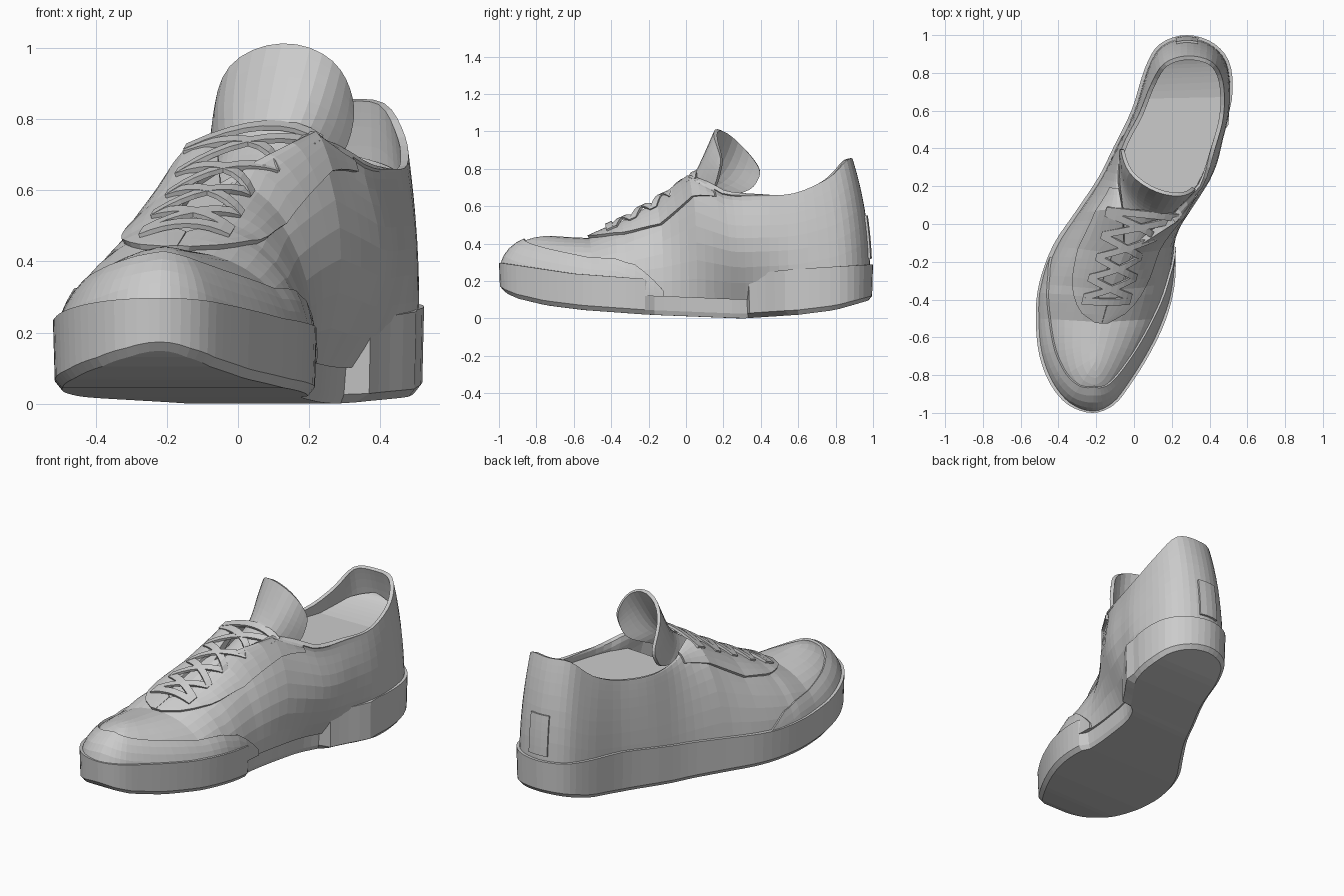
import bpy, bmesh, math
from mathutils import Vector as V

if "Cube" in bpy.data.objects:
    bpy.data.objects.remove(bpy.data.objects["Cube"])

# Plan outline of the upper: toe -> left side -> heel -> right side (closed loop)
LEFT = [(-.22, -.985), (-.34, -.945), (-.43, -.84), (-.487, -.69), (-.505, -.5), (-.488, -.32),
        (-.415, -.12), (-.295, .06), (-.175, .24), (-.095, .40), (.002, .6), (.072, .82), (.145, .94)]
RIGHT = [(.28, .985), (.42, .94), (.50, .82), (.49, .6), (.365, .40), (.275, .24), (.235, .06),
         (.21, -.12), (.20, -.32), (.155, -.5), (.07, -.68), (-.03, -.84), (-.115, -.945)]
BASE = [V((x, y, 0)) for x, y in LEFT + RIGHT]
# Upper edge: centre ridge over the forefoot, then round throat and collar
RIDGE = [(-.2, -.74, .44), (-.205, -.73, .442), (-.2, -.70, .44), (-.19, -.63, .435),
         (-.17, -.52, .43), (-.12, -.34, .51), (-.05, -.15, .62)]
COLLAR = [(-.06, .08, .74), (-.085, .22, .69), (-.065, .40, .66), (.025, .58, .67), (.09, .74, .74),
          (.16, .85, .845), (.28, .89, .855), (.41, .86, .845), (.47, .76, .75), (.475, .58, .67),
          (.43, .40, .66), (.36, .19, .67), (.21, .02, .765)]
TOP = [V(p) for p in RIDGE + COLLAR + RIDGE[:0:-1]]
N, SUB = 26, 4
BOTTOM = [(-1, .16), (-.96, .13), (-.9, .105), (-.75, .07), (-.55, .045), (-.2, .02), (.3, 0),
          (.6, .02), (.8, .045), (1, .1)]
WELT = [(-1, .30), (-.6, .24), (-.2, .21), (.3, .23), (.6, .265), (1, .29)]
GUARD_TOP = [(0, .68), (4, .40), (5.2, .27), (6, .04)]
STAY_LOW = [(4, .94), (4.2, .80), (4.6, .69), (5.2, .61), (6, .55), (7, .62), (8, .80)]
FOOTBED = [(7, .62), (10.5, .62), (13, .71)]


def lerp_table(tab, y):
    for (a, p), (b, q) in zip(tab, tab[1:]):
        if y <= b:
            return p + (q - p) * max(0, (y - a) / (b - a))
    return tab[-1][1]


def ring(pts, u, smooth=True):
    i = math.floor(u)
    f = u - i
    a, b, c, d = (pts[(i + k) % N] for k in (-1, 0, 1, 2))
    if not smooth:
        return b.lerp(c, f)
    return .5 * (2*b + (c - a)*f + (2*a - 5*b + 4*c - d)*f*f + (3*b - a - 3*c + d)*f**3)


def outline(u, out):
    t = (ring(BASE, u + .02) - ring(BASE, u - .02)).normalized()
    return ring(BASE, u) + V((-t.y, t.x, 0)) * out


def surf(u, s):
    """Point on the upper: u runs round the shoe, s from sole (0) to top edge (1)."""
    u %= N
    near = min(u, N - u)
    b, t = ring(BASE, u), ring(TOP, u, 8 <= u < 18)
    phi = s * math.pi / 2
    v = math.sin(phi) ** (.92 if near < 5 else 1)
    w = min(1, max(0, (near - 7) / 3))
    h = (1 - w) * (1 - math.cos(phi)) + w * v ** 2.2
    z0 = lerp_table(BOTTOM, b.y) + .1
    p = b.lerp(t, h)
    if u > 13:
        p.x += .11 * math.exp(-((b.y - .26) / .25) ** 2) * math.sin(math.pi * min(1, v))
    return V((p.x, p.y, z0 + (t.z - z0) * v))


def make(name, verts, faces, thick=0, offset=1, sub=0):
    me = bpy.data.meshes.new(name)
    me.from_pydata([tuple(v) for v in verts], [], faces)
    bm = bmesh.new()
    bm.from_mesh(me)
    bmesh.ops.remove_doubles(bm, verts=bm.verts, dist=.0005)
    if not thick:
        bmesh.ops.recalc_face_normals(bm, faces=bm.faces)
    bm.to_mesh(me)
    bm.free()
    ob = bpy.data.objects.new(name, me)
    bpy.context.collection.objects.link(ob)
    if sub:
        ob.modifiers.new("Smooth", 'SUBSURF').levels = sub
        ob.modifiers["Smooth"].render_levels = sub
    if thick:
        m = ob.modifiers.new("Thickness", 'SOLIDIFY')
        m.thickness, m.offset = thick, offset
    return ob


def grid_faces(nu, ns):
    """Quads for nu columns of ns points, facing outwards."""
    return [(i*ns + j, i*ns + j + 1, (i+1)*ns + j + 1, (i+1)*ns + j)
            for i in range(nu - 1) for j in range(ns - 1)]


def patch(name, u0, u1, s0, s1, thick):
    """Overlay panel lying on the upper; s0 and s1 are functions of u."""
    nu, ns = max(3, round((u1 - u0) * SUB) + 1), 6
    verts = []
    for i in range(nu):
        u = u0 + (u1 - u0) * i / (nu - 1)
        for j in range(ns):
            verts.append(surf(u, s0(u) + (s1(u) - s0(u)) * j / (ns - 1)))
    return make(name, verts, grid_faces(nu, ns), thick)


# Upper shell with collar opening
ns = 11
verts = [surf(i / SUB, j / (ns - 1)) for i in range(N * SUB + 1) for j in range(ns)]
make("upper", verts, grid_faces(N * SUB + 1, ns), .022, -1)

# Sole with toe spring and cut-away arch on the right side
verts, M = [], N * SUB
for i in range(M):
    u = i / SUB
    y = ring(BASE, u).y
    arch = u > 13 and -.2 < y < .32
    heel = .025 if u > 13 and .32 <= y < .6 else 0
    zb, zt = lerp_table(BOTTOM, y), lerp_table(WELT, y)
    outs = (-.03, -.02, -.01, -.06) if arch else (-.01, .01 + heel, .015 + heel, -.06)
    for out, z in zip(outs, (zb, zb + .025, .14 if arch else zt, zt)):
        p = outline(u, out)
        verts.append((p.x, p.y, z))
faces = [(i*4 + j, i*4 + j + 1, (i+1) % M*4 + j + 1, (i+1) % M*4 + j) for i in range(M) for j in range(3)]
for j in (0, 3):
    for i in range(M // 2):
        q = [i, i + 1, (M - i - 1) % M, (M - i) % M]
        faces.append([k*4 + j for k in dict.fromkeys(q)])
make("sole", verts, faces)

# Padded footbed filling the shoe a little below the collar
verts = []
for i in range(25):
    u = 7.5 + i * 5.5 / 24
    for p in (surf(u, .75), surf(N - u, .75)):
        p = p.lerp(V((.2, .5, 0)), .03)
        verts.append((p.x, p.y, lerp_table(FOOTBED, u)))
make("footbed", verts, grid_faces(25, 2))

# Overlays: toe guard, lace stays, heel tab
patch("toe_guard", -6, 6, lambda u: 0, lambda u: lerp_table(GUARD_TOP, abs(u)), .012)
for side, sign in (("left", 1), ("right", -1)):
    ends = sorted((4 * sign % N, 7.75 * sign % N))
    patch("lace_stay_" + side, *ends, lambda u: lerp_table(STAY_LOW, min(u, N - u)),
          lambda u: 1 if min(u, N - u) < 4.6 or min(u, N - u) > 6.2 else .9, .016)
patch("heel_tab", 12.6, 13.4, lambda u: .12, lambda u: .36, .012)

# Tongue curling up and back
rows = [[(-.09, -.08, .57), (-.06, -.13, .59), (-.03, -.17, .60), (.03, -.16, .59), (.1, -.12, .56)],
        [(-.06, .10, .67), (-.02, .03, .69), (.05, -.01, .70), (.12, .0, .70), (.2, .06, .66)],
        [(-.07, .34, .66), (-.04, .16, .74), (.08, .05, .77), (.2, .05, .76), (.29, .16, .68)],
        [(-.07, .39, .75), (-.06, .24, .86), (.1, .11, .89), (.25, .10, .88), (.32, .18, .79)],
        [(-.06, .41, .80), (-.04, .27, .96), (.13, .16, 1.03), (.28, .15, .97), (.32, .20, .85)]]
make("tongue", [p for r in rows for p in r], grid_faces(5, 5), .02, 0, 2)


# Flat laces crossing over the throat
def lace(name, ua, ub):
    a, b = surf(ua, .76) + V((0, 0, .022)), surf(N - ub, .76) + V((0, 0, .022))
    um = (ua + ub) / 2
    mid = (surf(um, 1) + surf(N - um, 1)) / 2 + V((0, 0, .03))
    ctrl = 2 * mid - (a + b) / 2
    along = V((.25, .9, .4)).normalized() * .02
    verts = []
    for k in range(9):
        t = k / 8
        p = a * (1 - t)**2 + ctrl * 2 * t * (1 - t) + b * t * t
        verts += [p - along, p + along]
    make(name, verts, grid_faces(9, 2), .014, 0)


lace("lace_bottom", 4.6, 4.6)
for k in range(4):
    u = 4.7 + k * .56
    lace(f"lace_cross_a_{k}", u, u + .56)
    lace(f"lace_cross_b_{k}", u + .56, u)
lace("lace_top", 7, 7)
